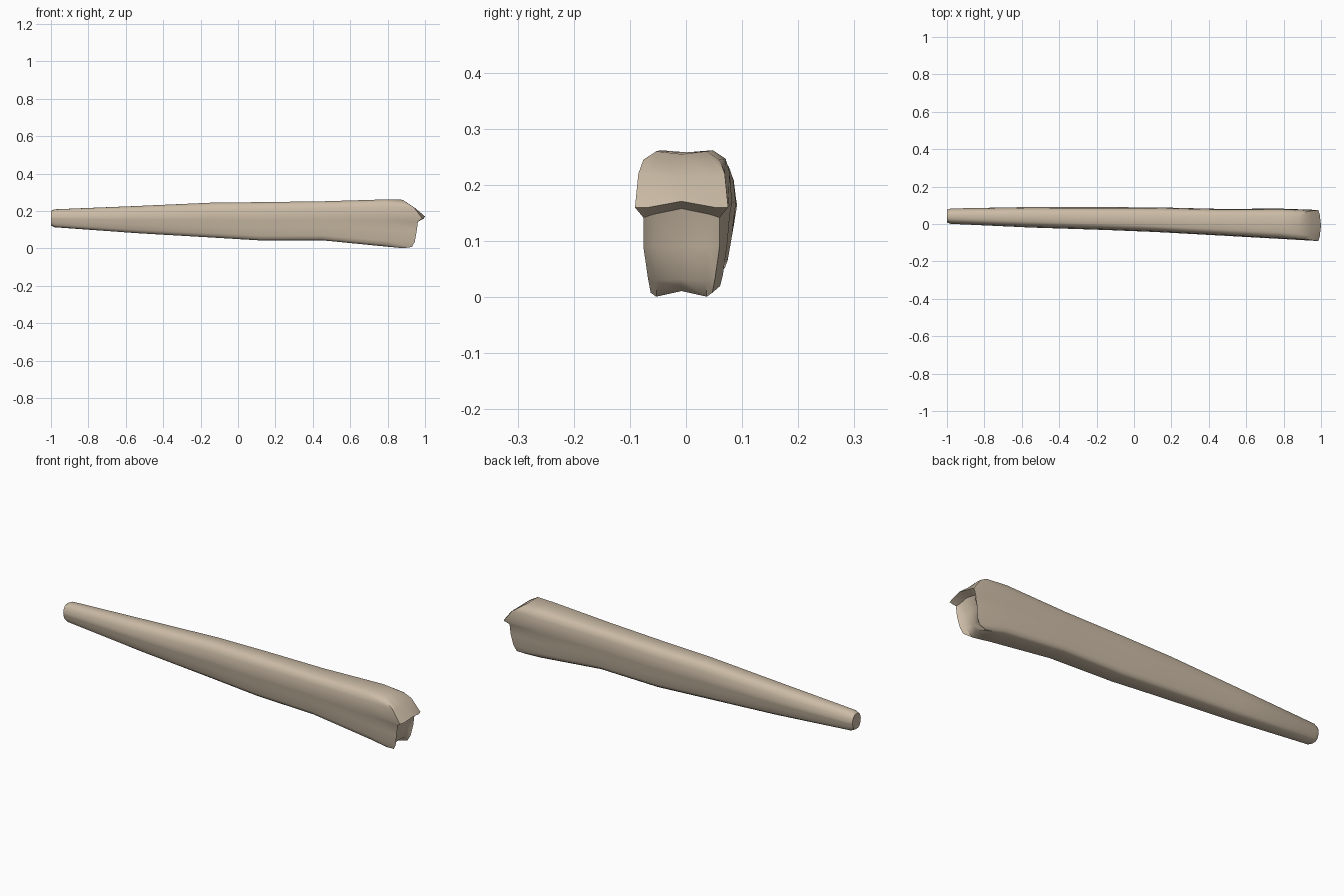
import bpy, bmesh, math

if "Cube" in bpy.data.objects:
    bpy.data.objects.remove(bpy.data.objects["Cube"])

# half cross-section, top centre to bottom centre: (fraction of half width, fraction of height)
TAIL = [(0, 1), (.38, .99), (.68, .9), (.88, .76), (1, .55), (.98, .48),
        (.88, .28), (.74, .13), (.62, .07), (.4, .01), (0, 0)]
HEAD = [(0, .985), (.58, 1), (.86, .94), (.95, .84), (1, .63), (.95, .54),
        (.9, .35), (.8, .12), (.74, .04), (.55, 0), (0, .03)]

# stations: x, y centre, half width, z bottom, z top, blend from tail to head
STATIONS = [(-1.0, .042, .034, .123, .2, 0), (-.98, .042, .041, .113, .209, 0),
            (-.55, .036, .055, .081, .227, .3), (-.15, .029, .061, .058, .245, .55),
            (.12, .023, .066, .042, .248, .7), (.45, .01, .071, .043, .252, .85),
            (.79, .001, .081, .01, .262, 1)]

# half outline of the lipped end: x, y offset, z
LIP = [(.885, 0, .255), (.88, .045, .26), (.9, .068, .245), (.94, .077, .22),
       (.985, .083, .16), (.962, .068, .142), (.955, .068, .09), (.945, .06, .035),
       (.93, .055, .008), (.885, .045, .001), (.9, 0, .011)]
LIP_Y = -.008

# inner rows of the end face: row index -> (inner x, inner z, centre x, centre z)
FACE = {3: (.948, .215, .948, .212), 4: (.993, .16, 1.0, .171),
        5: (.955, .148, .955, .158), 6: (.935, .09, .932, .09),
        7: (.925, .03, .922, .032)}

bm = bmesh.new()


def ring(points, yc):
    """Mirror a half outline into a closed ring; returns right and left sides."""
    right = [bm.verts.new((x, yc + y, z)) for x, y, z in points]
    left = [right[0]] + [bm.verts.new((x, yc - y, z)) for x, y, z in points[1:-1]] + [right[-1]]
    return right, left


# tapered body
rings = []
for x, yc, hw, zb, zt, t in STATIONS:
    pts = []
    for (u0, v0), (u1, v1) in zip(TAIL, HEAD):
        u, v = u0 + (u1 - u0) * t, v0 + (v1 - v0) * t
        pts.append((x, u * hw, zb + v * (zt - zb)))
    rings.append(ring(pts, yc))
rings.append(ring(LIP, LIP_Y))

for a, b in zip(rings, rings[1:]):
    for sa, sb in zip(a, b):
        for i in range(len(LIP) - 1):
            bm.faces.new((sa[i], sa[i + 1], sb[i + 1], sb[i]))

# tail cap
r, l = rings[0]
bm.faces.new(r + l[-2:0:-1])

# lipped end face as a five-column grid
r, l = rings[-1]
rows = [[l[2], l[1], r[0], r[1], r[2]]]
for i, (xi, zi, xc, zc) in FACE.items():
    w = LIP[i][1] * .72
    mid = [bm.verts.new((x, LIP_Y + y, z))
           for x, y, z in ((xi, -w, zi), (xc, 0, zc), (xi, w, zi))]
    rows.append([l[i]] + mid + [r[i]])
rows.append([l[8], l[9], r[10], r[9], r[8]])
for a, b in zip(rows, rows[1:]):
    for i in range(4):
        bm.faces.new((a[i], a[i + 1], b[i + 1], b[i]))

bmesh.ops.recalc_face_normals(bm, faces=bm.faces)
mesh = bpy.data.meshes.new("tapered_handle")
bm.to_mesh(mesh)
bm.free()
handle = bpy.data.objects.new("tapered_handle", mesh)
bpy.context.collection.objects.link(handle)

mat = bpy.data.materials.new("beige")
mat.diffuse_color = (.6, .5, .38, 1)
mat.use_nodes = True
mat.node_tree.nodes["Principled BSDF"].inputs["Base Color"].default_value = mat.diffuse_color
mesh.materials.append(mat)

bpy.context.view_layer.objects.active = handle
handle.select_set(True)
bpy.ops.object.shade_smooth_by_angle(angle=math.radians(45))
